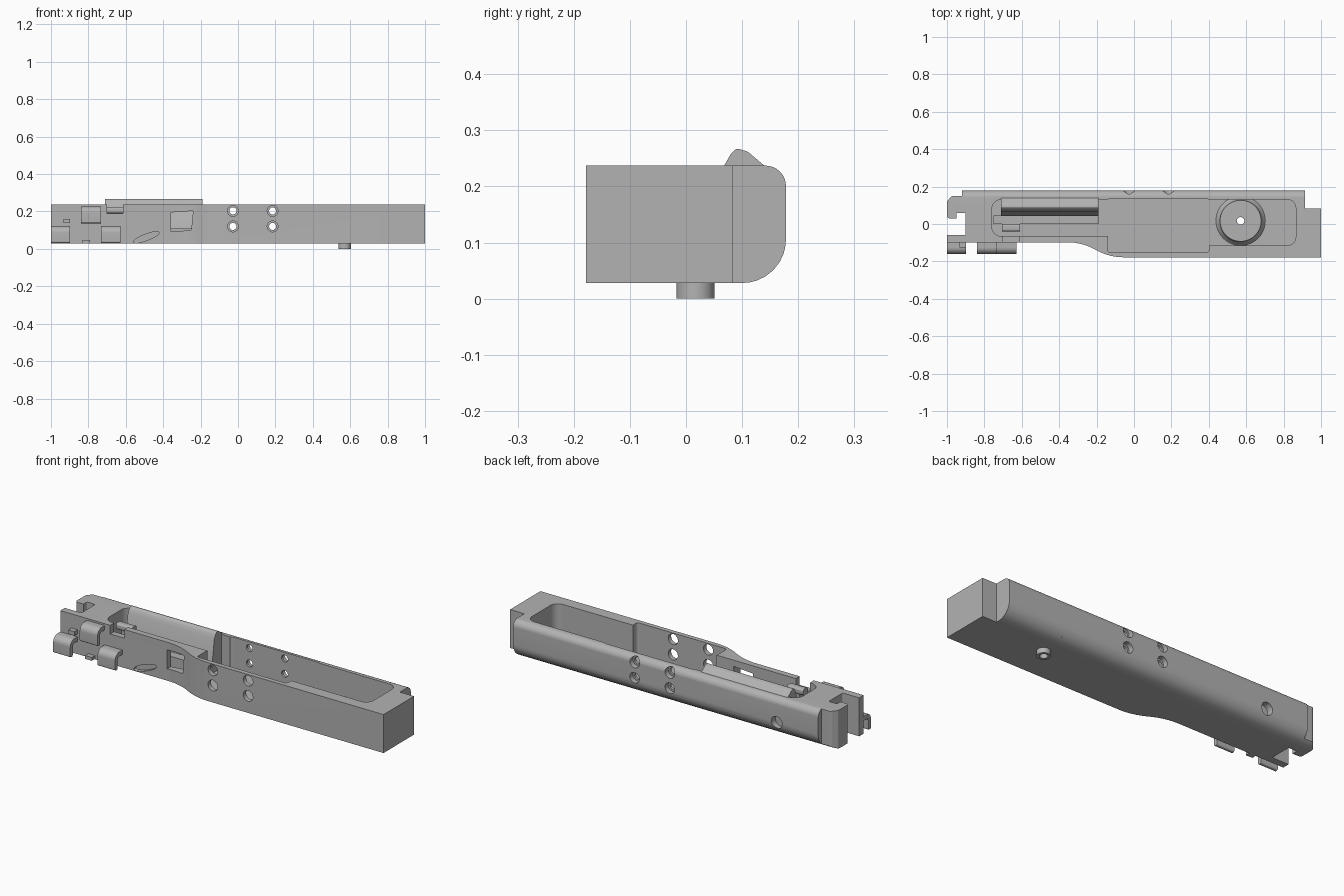
import bpy, bmesh, math
from mathutils import Vector

cube = bpy.data.objects.get("Cube")
if cube:
    bpy.data.objects.remove(cube, do_unlink=True)

GREY = (0.45, 0.45, 0.45, 1)
metal = bpy.data.materials.new("satin grey metal")
metal.use_nodes = True
metal.diffuse_color = GREY
metal.node_tree.nodes["Principled BSDF"].inputs["Base Color"].default_value = GREY

BOTTOM, TOP = 0.028, 0.237


def fillet(points, steps=8):
    """Round the corners of a polygon; a point is (u, v) or (u, v, radius)."""
    out = []
    for i, point in enumerate(points):
        p = Vector(point[:2])
        if len(point) < 3:
            out.append(p)
            continue
        a = (Vector(points[i - 1][:2]) - p).normalized()
        b = (Vector(points[(i + 1) % len(points)][:2]) - p).normalized()
        r, half = point[2], a.angle(b) / 2
        centre = p + (a + b).normalized() * r / math.sin(half)
        start = p + a * r / math.tan(half) - centre
        end = p + b * r / math.tan(half) - centre
        out += [centre + start.lerp(end, k / steps).normalized() * r for k in range(steps + 1)]
    return out


def finish(name, bm):
    bmesh.ops.recalc_face_normals(bm, faces=bm.faces)
    mesh = bpy.data.meshes.new(name)
    bm.to_mesh(mesh)
    bm.free()
    mesh.materials.append(metal)
    obj = bpy.data.objects.new(name, mesh)
    bpy.context.collection.objects.link(obj)
    return obj


def prism(name, points, axis, low, high):
    """Extrude a filleted polygon along an axis."""
    place = {"x": lambda u, v, w: (w, u, v),
             "y": lambda u, v, w: (u, w, v),
             "z": lambda u, v, w: (u, v, w)}[axis]
    bm = bmesh.new()
    flat = fillet(points)
    ends = [[bm.verts.new(place(p.x, p.y, w)) for p in flat] for w in (low, high)]
    bm.faces.new(ends[0])
    bm.faces.new(ends[1])
    for i in range(len(flat)):
        bm.faces.new((ends[0][i - 1], ends[0][i], ends[1][i], ends[1][i - 1]))
    return finish(name, bm)


def rect(u0, u1, v0, v1, r=0):
    corners = [(u0, v0), (u1, v0), (u1, v1), (u0, v1)]
    return [(*c, r) for c in corners] if r else corners


def ellipse(u, v, ru, rv, tilt=0, n=32):
    pts = []
    for k in range(n):
        a = math.tau * k / n
        x, y = ru * math.cos(a), rv * math.sin(a)
        pts.append((u + x * math.cos(tilt) - y * math.sin(tilt),
                    v + x * math.sin(tilt) + y * math.cos(tilt)))
    return pts


def lathe(name, profile, x, y):
    """Turn a closed (radius, z) profile around a vertical axis."""
    bm = bmesh.new()
    n = 48
    rings = [[bm.verts.new((x + r * math.cos(math.tau * k / n),
                            y + r * math.sin(math.tau * k / n), z)) for r, z in profile]
             for k in range(n)]
    for k in range(n):
        for i in range(len(profile)):
            bm.faces.new((rings[k - 1][i - 1], rings[k][i - 1], rings[k][i], rings[k - 1][i]))
    return finish(name, bm)


def boolean(target, tool, operation="DIFFERENCE"):
    mod = target.modifiers.new("cut", "BOOLEAN")
    mod.solver = "EXACT"
    mod.operation = operation
    mod.object = tool
    bpy.context.view_layer.objects.active = target
    bpy.ops.object.modifier_apply(modifier=mod.name)
    bpy.data.objects.remove(tool, do_unlink=True)


# Housing: plan outline with end slot, trimmed by the rounded cross-section
housing = prism("housing", [
    (1, -0.178), (1, 0.083), (0.915, 0.083), (0.915, 0.178),
    (-0.92, 0.178), (-0.92, 0.15), (-0.975, 0.15, 0.02), (-1, 0.12, 0.01),
    (-1, 0.03, 0.015), (-0.95, 0.03), (-0.95, 0.06, 0.008), (-0.9, 0.06, 0.008),
    (-0.9, -0.06, 0.008), (-1, -0.06), (-1, -0.098),
    (-0.28, -0.098, 0.3), (-0.13, -0.178, 0.3)], "z", BOTTOM, TOP)
section = prism("section", [
    (-0.3, BOTTOM), (0.178, BOTTOM, 0.077), (0.178, TOP, 0.036), (-0.3, TOP)], "x", -1.1, 1.1)
boolean(housing, section, "INTERSECT")

# Three connected pockets
FLOOR = 0.055
for x0, x1, y0, y1, r in ((-0.76, -0.1, -0.065, 0.13, 0.05),
                          (-0.14, 0.4, -0.153, 0.137, 0.015),
                          (0.35, 0.865, -0.115, 0.131, 0.045)):
    boolean(housing, prism("pocket", rect(x0, x1, y0, y1, r), "z", FLOOR, 0.4))

# Screw holes, counterbored on both outer sides
for x in (-0.027, 0.185):
    for z in (0.12, 0.203):
        boolean(housing, prism("bore", ellipse(x, z, 0.019, 0.019), "y", -0.3, 0.3))
        boolean(housing, prism("bore", ellipse(x, z, 0.029, 0.029), "y", -0.3, -0.12))
        boolean(housing, prism("bore", ellipse(x, z, 0.029, 0.029), "y", 0.15, 0.3))

# Side window, rim notch, slanted scoop, rear pin hole and drain hole
boolean(housing, prism("window", [(-0.357, 0.092), (-0.25, 0.1, 0.01),
                                  (-0.24, 0.203), (-0.357, 0.195)], "y", -0.2, -0.03))
boolean(housing, prism("notch", rect(-0.70, -0.615, 0.19, 0.3), "y", -0.2, -0.03))
boolean(housing, prism("scoop", ellipse(-0.49, 0.062, 0.073, 0.017, 0.36), "y", -0.2, -0.078))
boolean(housing, prism("pin_hole", ellipse(-0.67, 0.105, 0.033, 0.033), "y", 0.12, 0.3))
boolean(housing, prism("drain", ellipse(0.57, 0.017, 0.02, 0.02), "z", -0.1, 0.3))

parts = [housing]

# Sloped cover plate against the rear wall, with a low rail before it
parts.append(prism("cover_plate", [
    (0.04, 0.05), (0.068, TOP), (0.08, 0.258, 0.01), (0.09, 0.268, 0.008),
    (0.11, 0.262, 0.02), (0.142, 0.235), (0.142, 0.05)], "x", -0.71, -0.19))
parts.append(prism("inner_rail", rect(0.0, 0.045, 0.05, 0.11), "x", -0.75, -0.19))
parts.append(prism("inner_catch", rect(-0.04, 0.0, 0.19, 0.225, 0.012), "x", -0.705, -0.61))
parts.append(prism("catch_post", rect(-0.03, -0.005, 0.05, 0.2), "x", -0.68, -0.64))

# Raised boss on the floor and hollow stud below it
parts.append(lathe("round_boss", [
    (0.02, 0.045), (0.02, 0.1), (0.11, 0.1), (0.112, 0.085),
    (0.118, 0.07), (0.132, 0.055), (0.132, 0.045)], 0.57, 0.017))
parts.append(lathe("hollow_stud", [(0.02, 0), (0.034, 0), (0.034, 0.035), (0.02, 0.035)],
                   0.57, 0.017))

# Hooked hinge lugs on the front
for name, x0, x1, z in (("upper_lug", -0.84, -0.733, 0.137),
                        ("end_lug", -1, -0.897, 0.032),
                        ("lower_lug", -0.733, -0.627, 0.032)):
    parts.append(prism(name, [
        (-0.09, z + 0.09), (-0.16, z + 0.09, 0.035), (-0.16, z, 0.008), (-0.138, z, 0.008),
        (-0.138, z + 0.066, 0.015), (-0.09, z + 0.066)], "x", x0, x1))

# Small stop tabs
for x0, x1, z0, z1 in ((-0.933, -0.897, 0.138, 0.16), (-0.832, -0.792, 0.03, 0.048)):
    parts.append(prism("stop_tab", rect(x0, x1, z0, z1), "y", -0.125, -0.09))

# Smooth curved faces, keep machined edges sharp
bpy.ops.object.select_all(action="DESELECT")
for obj in parts:
    obj.select_set(True)
bpy.context.view_layer.objects.active = housing
bpy.ops.object.shade_smooth_by_angle(angle=math.radians(30))
